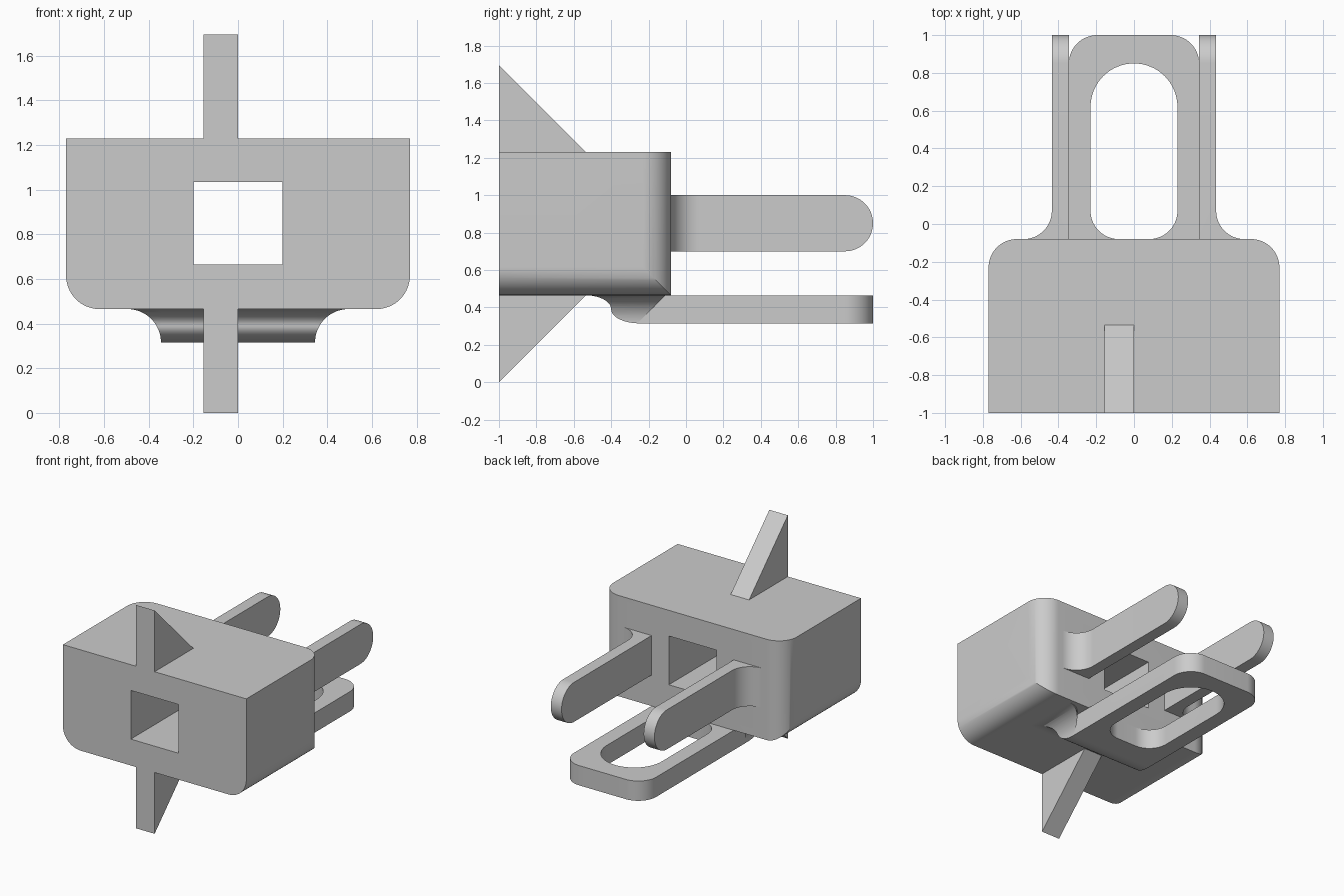
import bpy, bmesh, math
from mathutils import Vector

cube = bpy.data.objects.get("Cube")
if cube:
    bpy.data.objects.remove(cube, do_unlink=True)

mat = bpy.data.materials.new("light_grey")
mat.use_nodes = True
GREY = (0.6, 0.6, 0.6, 1)
mat.diffuse_color = GREY
mat.node_tree.nodes["Principled BSDF"].inputs["Base Color"].default_value = GREY

SEGMENTS = 16


def outline(corners):
    """Corners are (u, v), (u, v, radius) or (u, v, radius_in, radius_out)."""
    points = []
    for i, c in enumerate(corners):
        p = Vector(c[:2])
        if len(c) == 2:
            arc = [p]
        else:
            a = (Vector(corners[i - 1][:2]) - p).normalized() * c[2]
            b = (Vector(corners[(i + 1) % len(corners)][:2]) - p).normalized() * c[-1]
            turns = [math.pi / 2 * k / SEGMENTS for k in range(SEGMENTS + 1)]
            arc = [p + a * (1 - math.sin(t)) + b * (1 - math.cos(t)) for t in turns]
        for q in arc:
            if not points or (q - points[-1]).length > 1e-4:
                points.append(q)
    if (points[0] - points[-1]).length < 1e-4:
        points.pop()
    return points


def prism(name, axis, corners, low, high):
    """Extrude an outline along an axis; the outline uses the other two axes."""
    bm = bmesh.new()
    verts = []
    for q in outline(corners):
        co = list(q)
        co.insert("xyz".index(axis), low)
        verts.append(bm.verts.new(co))
    face = bm.faces.new(verts)
    new = bmesh.ops.extrude_face_region(bm, geom=[face])["geom"]
    shift = Vector([high - low if a == axis else 0 for a in "xyz"])
    bmesh.ops.translate(bm, verts=[v for v in new if isinstance(v, bmesh.types.BMVert)], vec=shift)
    bmesh.ops.recalc_face_normals(bm, faces=bm.faces)
    mesh = bpy.data.meshes.new(name)
    bm.to_mesh(mesh)
    bm.free()
    mesh.materials.append(mat)
    obj = bpy.data.objects.new(name, mesh)
    bpy.context.collection.objects.link(obj)
    return obj


def combine(obj, tool, operation):
    """Apply a boolean and discard the tool."""
    tool.hide_render = True
    mod = obj.modifiers.new("shape", "BOOLEAN")
    mod.operation, mod.object, mod.solver = operation, tool, "EXACT"
    bpy.context.view_layer.objects.active = obj
    bpy.ops.object.modifier_apply(modifier=mod.name)
    bpy.data.objects.remove(tool, do_unlink=True)


def box(u0, u1, v0, v1):
    return [(u0, v0), (u1, v0), (u1, v1), (u0, v1)]


W, BACK, LOW, TOP, R = 0.77, -0.08, 0.465, 1.23, 0.15
PLATE_W, PLATE_Z = 0.345, 0.315

# Body: rounded lower edges and rounded back corners, square through hole
body = prism("body", "y", [(-W, LOW, R), (W, LOW, R), (W, TOP), (-W, TOP)], -1, BACK)
combine(body, prism("plan", "z", [(-W, -1), (W, -1), (W, BACK, R), (-W, BACK, R)], 0.3, 1.4), "INTERSECT")
combine(body, prism("hole", "y", box(-0.2, 0.2, 0.665, 1.035), -1.2, 0.2), "DIFFERENCE")
parts = [body]

# Triangular fins above and below the front
parts.append(prism("upper_fin", "x", [(-1, TOP), (-0.535, TOP), (-1, 1.695)], -0.155, 0))
parts.append(prism("lower_fin", "x", [(-1, LOW), (-0.535, LOW), (-1, 0)], -0.155, 0))


# Curved front end of the lower plate, seen from the side
def plate_side():
    return prism("side_profile", "x",
                 [(-0.54, 0.55), (-0.54, LOW), (-0.4, LOW, 0.139, 0.075),
                  (-0.4, PLATE_Z, 0.075, R), (1.1, PLATE_Z), (1.1, 0.55)], -1, 1)


# Lower plate with a long slot
plate = prism("lower_plate", "z", [(-PLATE_W, -0.6), (PLATE_W, -0.6), (PLATE_W, 1, R), (-PLATE_W, 1, R)],
              PLATE_Z, LOW)
combine(plate, plate_side(), "INTERSECT")
slot = [(-0.23, BACK, R), (0.23, BACK, R), (0.23, 0.85, 0.2299), (-0.23, 0.85, 0.2299)]
combine(plate, prism("slot", "z", slot, 0.2, 0.6), "DIFFERENCE")
parts.append(plate)

for side, s in (("left", 1), ("right", -1)):
    # Side arm with a filleted root and a round tip
    arm = prism(side + "_arm", "z",
                [(s * 0.345, -0.12), (s * 0.6, -0.12), (s * 0.6, BACK), (s * 0.435, BACK, R),
                 (s * 0.435, 1), (s * 0.345, 1)], 0.6, 1.1)
    tip = [(-0.3, 0.7), (1, 0.7, R), (1, 1, R), (-0.3, 1)]
    combine(arm, prism("tip", "x", tip, -1, 1), "INTERSECT")

    # Fillet joining the plate to the underside of the body
    flare = prism(side + "_plate_fillet", "y",
                  [(s * 0.3, PLATE_Z), (s * PLATE_W, PLATE_Z), (s * PLATE_W, LOW, R),
                   (s * 0.6, LOW), (s * 0.6, 0.5), (s * 0.3, 0.5)], -0.6, BACK)
    combine(flare, plate_side(), "INTERSECT")
    plan = [(s * PLATE_W, -0.7), (s * 0.65, -0.7), (s * 0.65, -0.11), (s * PLATE_W, -0.11, R)]
    combine(flare, prism("plan", "z", plan, 0.2, 0.7), "INTERSECT")
    parts += [arm, flare]

# Smooth the curves, keep the edges sharp
for obj in bpy.context.view_layer.objects:
    obj.select_set(obj in parts)
bpy.context.view_layer.objects.active = body
bpy.ops.object.shade_smooth_by_angle(angle=math.radians(30))
